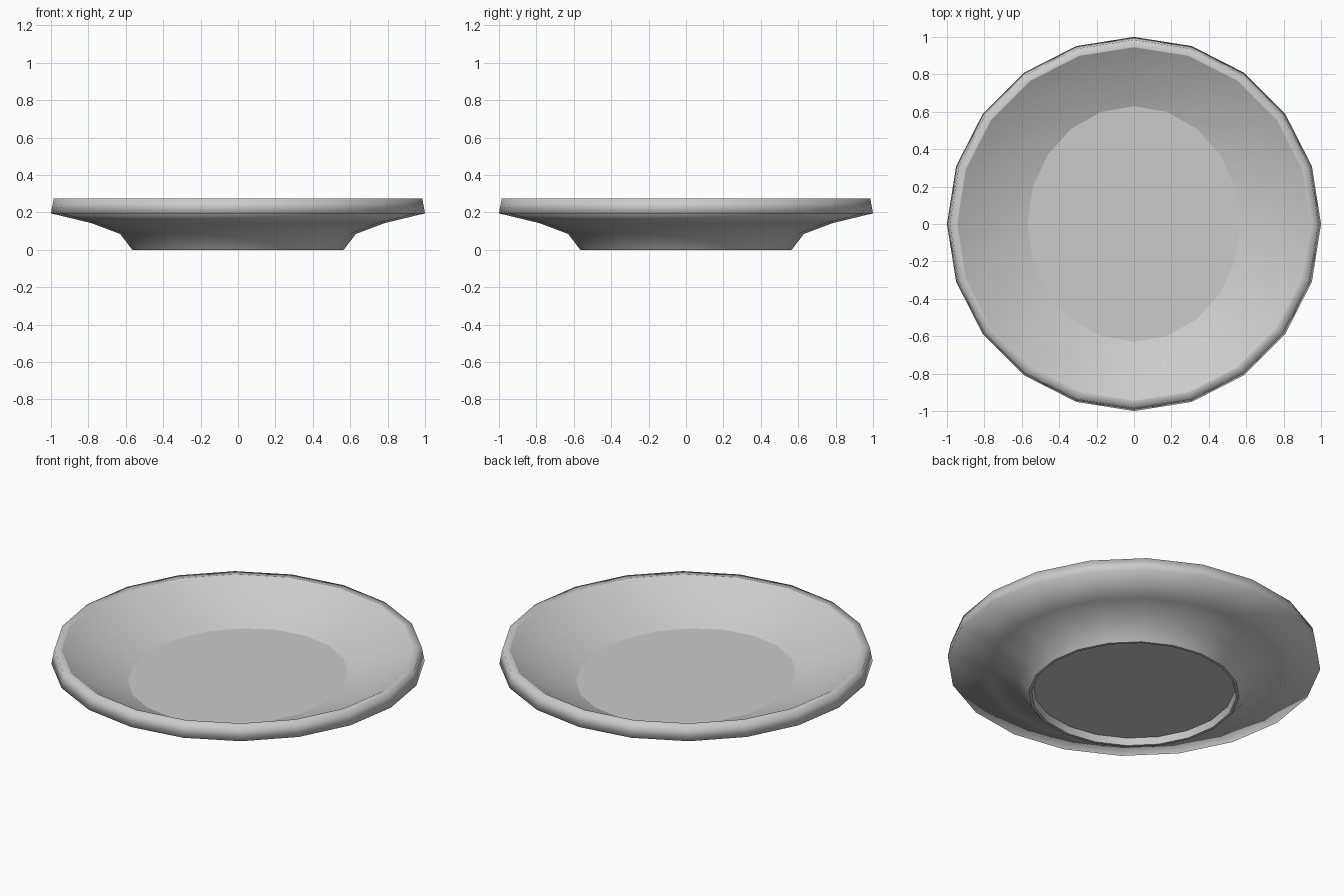
import bpy, bmesh
from math import cos, sin, pi, radians

if "Cube" in bpy.data.objects:
    bpy.data.objects.remove(bpy.data.objects["Cube"])

SIDES = 20

# Profile (radius x, radius y, height): recess, foot, outside, rim, bowl
profile = [
    (0.54, 0.54, 0.04), (0.55, 0.55, 0.0), (0.565, 0.565, 0.0),
    (0.63, 0.63, 0.085), (0.785, 0.785, 0.143), (1.0, 1.0, 0.195),
    (0.985, 0.985, 0.275), (0.945, 0.945, 0.275),
    (0.79, 0.80, 0.185), (0.57, 0.63, 0.112),
]

# Lathe the plate and close the underside and the oval floor
bm = bmesh.new()
rings = []
for rx, ry, z in profile:
    rings.append([bm.verts.new((rx * cos(2 * pi * i / SIDES), ry * sin(2 * pi * i / SIDES), z))
                  for i in range(SIDES)])
for a, b in zip(rings, rings[1:]):
    for i in range(SIDES):
        j = (i + 1) % SIDES
        bm.faces.new((a[i], a[j], b[j], b[i]))
underside = bm.faces.new(rings[0][::-1])
floor = bm.faces.new(rings[-1])
bmesh.ops.recalc_face_normals(bm, faces=bm.faces)
for f in bm.faces:
    f.smooth = f not in (floor, underside)

# Crisp edges on the floor, foot and inner lip
for k in (0, 1, 2, 7, 9):
    for i in range(SIDES):
        bm.edges.get((rings[k][i], rings[k][(i + 1) % SIDES])).smooth = False

mesh = bpy.data.meshes.new("plate")
bm.to_mesh(mesh)
bm.free()
plate = bpy.data.objects.new("plate", mesh)
bpy.context.collection.objects.link(plate)
